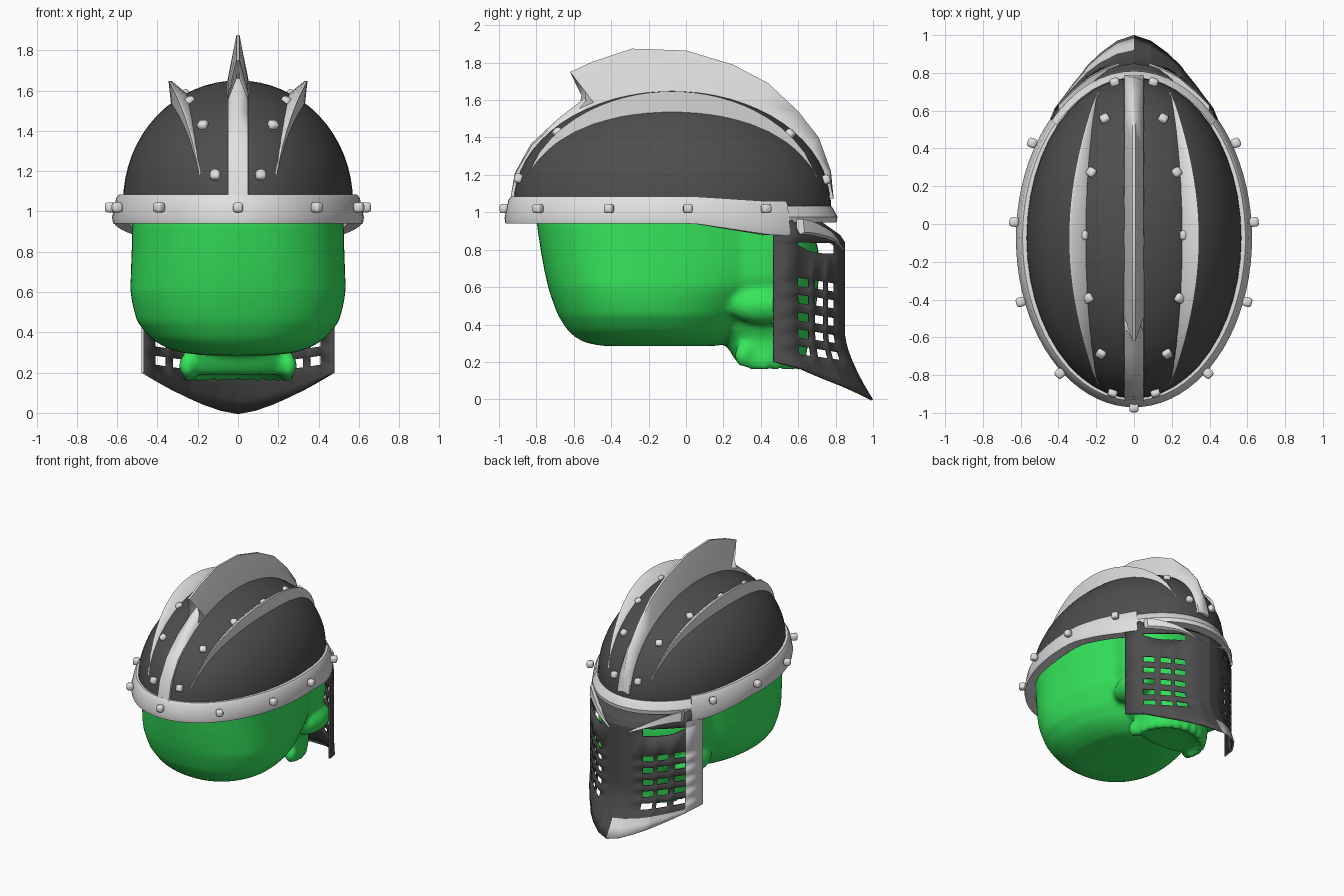
import bpy, bmesh, math
from mathutils import Vector, Matrix

if "Cube" in bpy.data.objects:
    bpy.data.objects.remove(bpy.data.objects["Cube"])

CY, Z0 = -0.075, 1.05            # dome centre
AX, AY, AZ = 0.57, 0.85, 0.60    # dome radii


def mat(name, r, g, b):
    m = bpy.data.materials.new(name)
    m.diffuse_color = (r, g, b, 1)
    m.use_nodes = True
    m.node_tree.nodes["Principled BSDF"].inputs["Base Color"].default_value = m.diffuse_color
    return m


DARK = mat("dark_iron", 0.075, 0.075, 0.075)
LIGHT = mat("light_steel", 0.75, 0.75, 0.75)
GREEN = mat("bright_green", 0.035, 0.78, 0.105)


def finish(name, bm, mats, angle=35, fix=True):
    if fix:
        bmesh.ops.recalc_face_normals(bm, faces=bm.faces)
    me = bpy.data.meshes.new(name)
    bm.to_mesh(me)
    bm.free()
    ob = bpy.data.objects.new(name, me)
    bpy.context.collection.objects.link(ob)
    for m in mats:
        me.materials.append(m)
    bpy.ops.object.select_all(action='DESELECT')
    ob.select_set(True)
    bpy.context.view_layer.objects.active = ob
    bpy.ops.object.shade_smooth_by_angle(angle=math.radians(angle))
    return ob


def loft(bm, rings, loop=False):
    """Skin closed cross-sections; cap the ends unless looped."""
    vs = [[bm.verts.new(p) for p in r] for r in rings]
    n = len(vs[0])
    pairs = list(zip(vs, vs[1:])) + ([(vs[-1], vs[0])] if loop else [])
    for a, b in pairs:
        for i in range(n):
            j = (i + 1) % n
            bm.faces.new((a[i], a[j], b[j], b[i]))
    if not loop:
        bm.faces.new(vs[0])
        bm.faces.new(vs[-1][::-1])


def dome_z(x, y):
    return Z0 + AZ * math.sqrt(max(0, 1 - (x / AX) ** 2 - ((y - CY) / AY) ** 2))


def interp(x, xs, ys):
    for i in range(len(xs) - 1):
        if x <= xs[i + 1]:
            k = (x - xs[i]) / (xs[i + 1] - xs[i])
            return ys[i] + k * (ys[i + 1] - ys[i])
    return ys[-1]


# dome: upper half of an ellipsoid
bm = bmesh.new()
bmesh.ops.create_uvsphere(bm, u_segments=48, v_segments=32, radius=1)
bmesh.ops.delete(bm, geom=[v for v in bm.verts if v.co.z < -0.15], context='VERTS')
for v in bm.verts:
    v.co = (v.co.x * AX, CY + v.co.y * AY, Z0 + v.co.z * AZ)
finish("helmet_dome", bm, [DARK], fix=False)


# rim bands
def rim_section(t, a, b, lo, hi):
    pts = ((-0.07, lo), (0, lo), (0.005, lo + 0.03), (-0.015, hi - 0.02), (-0.03, hi), (-0.07, hi))
    return [((a + d) * math.cos(t), CY + (b + d) * math.sin(t), z) for d, z in pts]


bm = bmesh.new()
loft(bm, [rim_section(math.tau * i / 64, 0.61, 0.88, 0.945, 1.035) for i in range(64)], True)
finish("front_rim", bm, [LIGHT])
bm = bmesh.new()
rings = []
for i in range(61):
    t = math.radians(135 + 270 * i / 60)
    k = min(1, max(0, (math.sin(t) * 0.89 - 0.12) / 0.4))
    rings.append(rim_section(t, 0.62, 0.89, 0.94 - 0.06 * k, 1.085 - 0.025 * k))
loft(bm, rings)
finish("rear_rim", bm, [LIGHT])

# central crest: (angle along dome, ridge y, ridge z)
crest = [(2, .785, 1.08), (15, .775, 1.22), (30, .71, 1.40), (45, .60, 1.54), (60, .44, 1.69),
         (75, .25, 1.79), (90, .0, 1.865), (105, -.29, 1.875), (114, -.50, 1.805), (119, -.62, 1.75),
         (122, -.545, 1.715), (125, -.48, 1.66), (135, -.69, 1.495), (150, -.83, 1.365),
         (165, -.915, 1.21), (178, -.935, 1.07)]
bm = bmesh.new()
rings = []
for deg, ty, tz in crest:
    c, s = math.cos(math.radians(deg)), math.sin(math.radians(deg))
    low = (CY + (AY - .03) * c, Z0 + (AZ - .03) * s)
    mid = (CY + (AY + .015) * c, Z0 + (AZ + .015) * s)
    rings.append([(-.055, *low), (-.05, *mid), (-.008, ty, tz),
                  (.008, ty, tz), (.05, *mid), (.055, *low)])
loft(bm, rings)
finish("central_crest", bm, [LIGHT], 60)

# side blades
for side, label in ((1, "right"), (-1, "left")):
    bm = bmesh.new()
    rings = []
    for i in range(25):
        s = i / 24
        y = 0.70 - 1.55 * s
        f = math.sin(math.pi * s)
        x = 0.19 + 0.10 * f ** 0.8
        w = 0.004 + 0.038 * f
        top = dome_z(x, y) + 0.08 * f ** 0.6
        rings.append([(side * (x - w), y, dome_z(x - w, y) - .01),
                      (side * (x + w), y, dome_z(x + w, y) - .01),
                      (side * (x + 0.052 * f + .003), y, top),
                      (side * (x + 0.042 * f - .003), y, top)])
    loft(bm, rings)
    finish(label + "_side_blade", bm, [LIGHT], 60)

# rivets on dome and rim
spots = []
for x, y in ((.10, .74), (.15, .55), (.22, .27), (.26, -.06), (.235, -.39), (.17, -.68), (.11, -.885)):
    p = Vector((x, y, dome_z(x, y) - .012))
    n = Vector((x / AX ** 2, (y - CY) / AY ** 2, (p.z - Z0) / AZ ** 2)).normalized()
    spots.append((p + n * .008, n))
for x, y in ((.625, .01), (.53, .425), (.59, -.41), (.385, -.785)):
    n = Vector((x / .62 ** 2, (y - CY) / .89 ** 2, 0)).normalized()
    spots.append((Vector((x, y, 1.02)) + n * .01, n))
spots += [(Vector((-p.x, p.y, p.z)), Vector((-n.x, n.y, n.z))) for p, n in spots]
spots.append((Vector((0, -.972, 1.02)), Vector((0, -1, 0))))
bm = bmesh.new()
for p, n in spots:
    m = Matrix.Translation(p) @ n.to_track_quat('Z', 'Y').to_matrix().to_4x4()
    cube = bmesh.ops.create_cube(bm, size=.05, matrix=m)
    edges = list({e for v in cube['verts'] for e in v.link_edges})
    bmesh.ops.bevel(bm, geom=edges, offset=.014, segments=2, affect='EDGES', profile=.5)
finish("rivets", bm, [LIGHT], 60)

# face guard: bent grid with open cells for slots and eye slits
XS = [0, .09, .18, .25, .27, .33, .36, .42, .48]
YS = [.85, .835, .80, .76, .74, .69, .66, .60, .47]
LEVELS = [.96, .88, .84, .78, .65, .605, .56, .515, .465, .42, .375, .33, .285, .24]


def guard_point(x, row):
    u = abs(x) / .48
    bottom = .2 * u ** 1.5
    if row < len(LEVELS):
        z = LEVELS[row]
        if row == 3:                                  # slit tapers outward
            z += .045 * max(0, (u - .6) / .275) ** 2 if u < .9 else .045
        elif row > 3:                                 # slots dip to the centre
            z -= .03 * min(1, max(0, (.875 - u) / .45))
    else:
        z = bottom + (.21 - bottom) * (.65, .35, 0)[row - len(LEVELS)]
    y = interp(abs(x), XS, YS)
    y += .15 * (1 - u * u) * max(0, (.35 - z) / .35) ** 1.5
    if z > .84:
        y -= .14 * (1 - u * u) * ((z - .84) / .12) ** 1.5
    return x, y, z


bm = bmesh.new()
cols = [-x for x in XS[:0:-1]] + XS
rows = len(LEVELS) + 3
grid = [[bm.verts.new(guard_point(x, r)) for x in cols] for r in range(rows)]
for r in range(rows - 1):
    for c in range(len(cols) - 1):
        k = c - 8 if c >= 8 else 7 - c                # columns from the centre
        slot = k in (2, 4, 6) and r in (4, 6, 8, 10, 12)
        eye = r == 2 and 2 <= k <= 6
        if slot or eye:
            continue
        f = bm.faces.new((grid[r][c], grid[r + 1][c], grid[r + 1][c + 1], grid[r][c + 1]))
        f.normal_update()
        if f.normal.y < 0:
            f.normal_flip()
        # pale border on the left half
        if c < 8 and (k == 7 or r >= rows - 3) and r > 0:
            f.material_index = 1
ob = finish("face_guard", bm, [DARK, LIGHT], 12, fix=False)
sol = ob.modifiers.new("thickness", 'SOLIDIFY')
sol.thickness = .012
sol.offset = -1
sol.material_offset = -1

# brow spikes above the eye slits
for side, label in ((1, "right"), (-1, "left")):
    bm = bmesh.new()
    rings = []
    for i in range(9):
        s = i / 8
        x = .40 - .32 * s
        zc = .92 - .12 * s ** 1.5
        h = .042 * (1 - s) + .003
        y = interp(x, XS, YS) + .002
        rings.append([(side * x, y - .03, zc - h), (side * x, y + .012, zc - h * .6),
                      (side * x, y + .004, zc + h), (side * x, y - .03, zc + h)])
    loft(bm, rings)
    finish(label + "_brow", bm, [LIGHT])


# green skull: stacked egg-shaped sections (z, half width, back y, middle y, front y)
def skull_part(bm, table, n=2.2, seg=48):
    rings = []
    for z, hx, y0, ym, y1 in table:
        ring = []
        for i in range(seg):
            c, s = math.cos(math.tau * i / seg), math.sin(math.tau * i / seg)
            px = math.copysign(abs(c) ** (2 / n), c) * hx
            py = ym + abs(s) ** (2 / n) * ((y1 - ym) if s > 0 else (y0 - ym))
            ring.append((px, py, z))
        rings.append(ring)
    loft(bm, rings)


def blob(bm, p, r):
    m = Matrix.Translation(p) @ Matrix.Diagonal((*r, 1))
    bmesh.ops.create_uvsphere(bm, u_segments=20, v_segments=12, radius=1, matrix=m)


bm = bmesh.new()
skull_part(bm, [(.285, .16, -.44, -.22, .16), (.30, .29, -.53, -.22, .22), (.33, .37, -.59, -.23, .27),
                (.37, .435, -.635, -.24, .31), (.45, .50, -.685, -.25, .38), (.52, .52, -.712, -.26, .45),
                (.60, .535, -.738, -.27, .55), (.70, .532, -.760, -.27, .60), (.80, .528, -.778, -.27, .62),
                (.95, .525, -.80, -.27, .62), (1.15, .49, -.77, -.25, .58),
                (1.35, .36, -.6, -.2, .42), (1.5, .15, -.3, -.08, .15)])
# face and upper jaw
skull_part(bm, [(.19, .25, .28, .42, .62), (.23, .27, .25, .42, .64), (.32, .265, .2, .4, .66),
                (.42, .31, .1, .4, .68), (.52, .38, .0, .38, .70), (.65, .425, .0, .36, .71),
                (.80, .43, .0, .36, .71), (.95, .43, .0, .36, .66)], 2.4)
# cheekbones, jaw corners and teeth along the arch
for s in (-1, 1):
    blob(bm, (s * .35, .42, .50), (.105, .20, .10))
    blob(bm, (s * .25, .31, .235), (.045, .055, .065))
for i in range(14):
    t = math.radians(-10 + 200 * i / 13)
    blob(bm, (.25 * math.cos(t), .40 + .22 * math.sin(t), .20), (.035, .035, .05))
skull = finish("skull", bm, [GREEN], 80)
rem = skull.modifiers.new("merge", 'REMESH')
rem.mode = 'VOXEL'
rem.voxel_size = .018
rem.use_smooth_shade = True
smo = skull.modifiers.new("soften", 'SMOOTH')
smo.factor = .5
smo.iterations = 10
